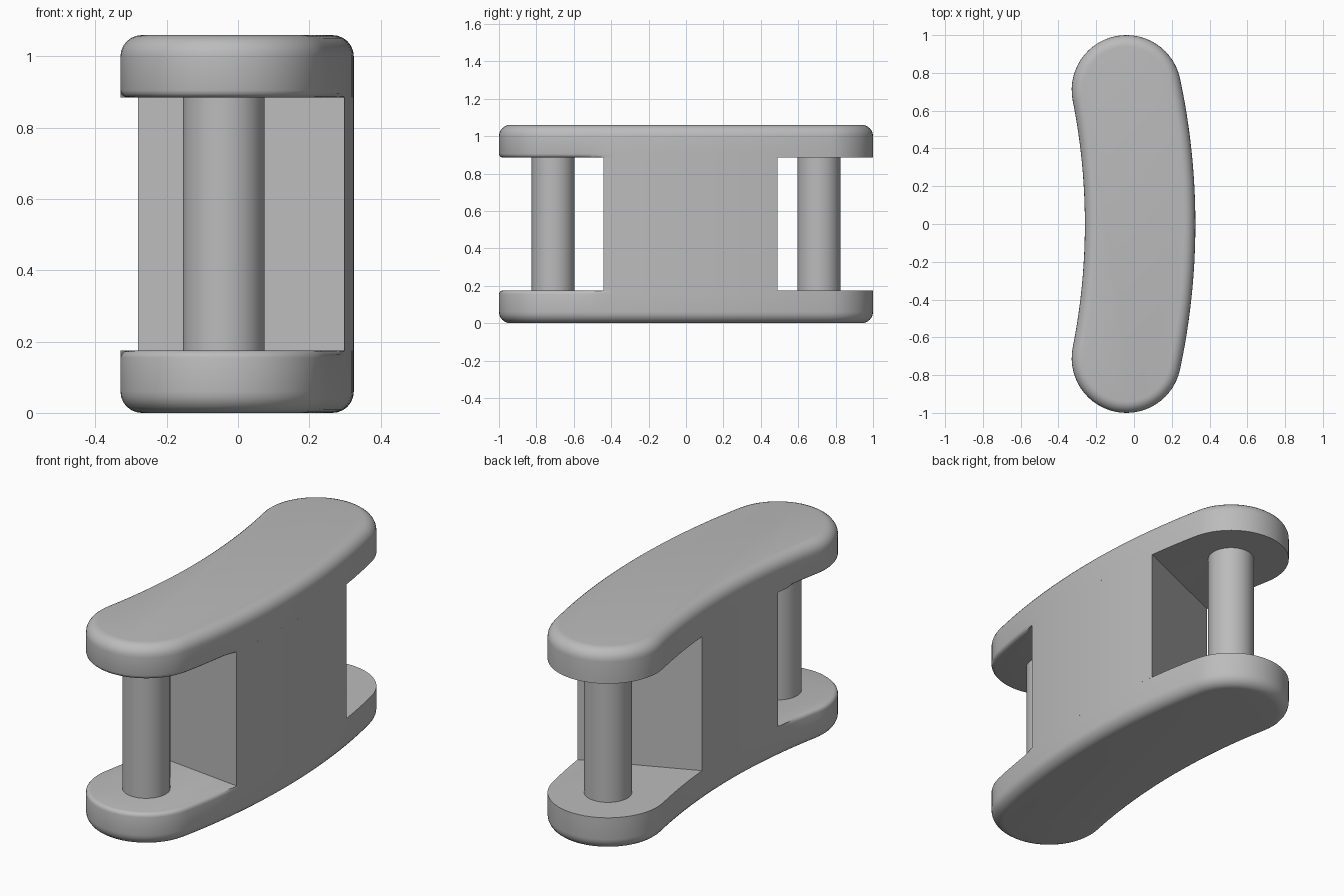
import bpy, bmesh
from math import sin, cos, pi, atan2, asin, radians

if "Cube" in bpy.data.objects:
    bpy.data.objects.remove(bpy.data.objects["Cube"])

grey = bpy.data.materials.new("plain_grey")
grey.use_nodes = True
grey.diffuse_color = (0.5, 0.5, 0.5, 1)
grey.node_tree.nodes["Principled BSDF"].inputs["Base Color"].default_value = (0.5, 0.5, 0.5, 1)

HEIGHT, PLATE = 1.06, 0.175          # overall height, plate thickness
CAP_X, CAP_Y, CAP_R = -0.04, 0.71, 0.29
OUT_R, IN_R = 3.69, 3.345            # convex and concave side radii
OUT_X, IN_X = 0.325 - OUT_R, -0.26 - IN_R
OUT_A = atan2(CAP_Y, CAP_X - OUT_X)
IN_A = atan2(CAP_Y, CAP_X - IN_X)


def arc(cx, cy, r, a0, a1, n):
    return [(cx + r * cos(a0 + (a1 - a0) * i / n), cy + r * sin(a0 + (a1 - a0) * i / n))
            for i in range(n + 1)]


def outline(d):
    """Curved slot outline, inset by d, counter-clockwise."""
    r = CAP_R - d
    return (arc(OUT_X, 0, OUT_R - d, -OUT_A, OUT_A, 24)[:-1]
            + arc(CAP_X, CAP_Y, r, OUT_A, pi + IN_A, 28)[:-1]
            + arc(IN_X, 0, IN_R + d, IN_A, -IN_A, 24)[:-1]
            + arc(CAP_X, -CAP_Y, r, pi - IN_A, 2 * pi - OUT_A, 28)[:-1])


def loft(name, rings):
    """Skin a stack of equal rings and close both ends."""
    bm = bmesh.new()
    loops = [[bm.verts.new(p) for p in ring] for ring in rings]
    n = len(loops[0])
    for low, high in zip(loops, loops[1:]):
        for i in range(n):
            j = (i + 1) % n
            bm.faces.new((low[i], low[j], high[j], high[i]))
    bm.faces.new(loops[0][::-1])
    bm.faces.new(loops[-1])
    bmesh.ops.remove_doubles(bm, verts=bm.verts, dist=1e-5)
    bmesh.ops.recalc_face_normals(bm, faces=bm.faces)
    mesh = bpy.data.meshes.new(name)
    bm.to_mesh(mesh)
    bm.free()
    finish(name, bpy.data.objects.new(name, mesh), link=True)


def finish(name, ob, link=False):
    if link:
        bpy.context.collection.objects.link(ob)
    ob.name = name
    ob.data.materials.append(grey)
    bpy.ops.object.select_all(action="DESELECT")
    ob.select_set(True)
    bpy.context.view_layer.objects.active = ob
    bpy.ops.object.shade_smooth_by_angle(angle=radians(35))


# Plates: large round on the outer rim, small round on the front inner rim
def plate_rings(round_outer=0.06, round_inner=0.02, steps=6):
    rings = []
    for k in range(steps + 1):
        a = pi / 2 * k / steps
        z = round_outer * (1 - cos(a))
        rings.append([(x, y, z) for x, y in outline(round_outer * (1 - sin(a)))])
    full = outline(0)
    for k in range(4):
        a = pi / 2 * k / 3
        inset = outline(round_inner * (1 - cos(a)))
        ring = []
        for p, q in zip(full, inset):
            front = p[1] < -0.47
            x, y = q if front else p
            ring.append((x, y, PLATE - round_inner * (1 - sin(a)) if front or k < 3 else PLATE))
        rings.append(ring)
    return rings


rings = plate_rings()
loft("lower_plate", rings)
loft("upper_plate", [[(x, y, HEIGHT - z) for x, y, z in ring] for ring in rings])

# Central web with slanted ends
web = (arc(OUT_X, 0, OUT_R, asin(-0.44 / OUT_R), asin(0.49 / OUT_R), 16)
       + arc(IN_X, 0, IN_R, asin(0.25 / IN_R), asin(-0.37 / IN_R), 16))
loft("central_web", [[(x, y, z) for x, y in web] for z in (PLATE, HEIGHT - PLATE)])

# Pins
for name, side in (("front_pin", -1), ("back_pin", 1)):
    bpy.ops.mesh.primitive_cylinder_add(vertices=48, radius=0.115, depth=HEIGHT - 2 * PLATE + 0.02,
                                        location=(CAP_X, side * CAP_Y, HEIGHT / 2))
    finish(name, bpy.context.object)
